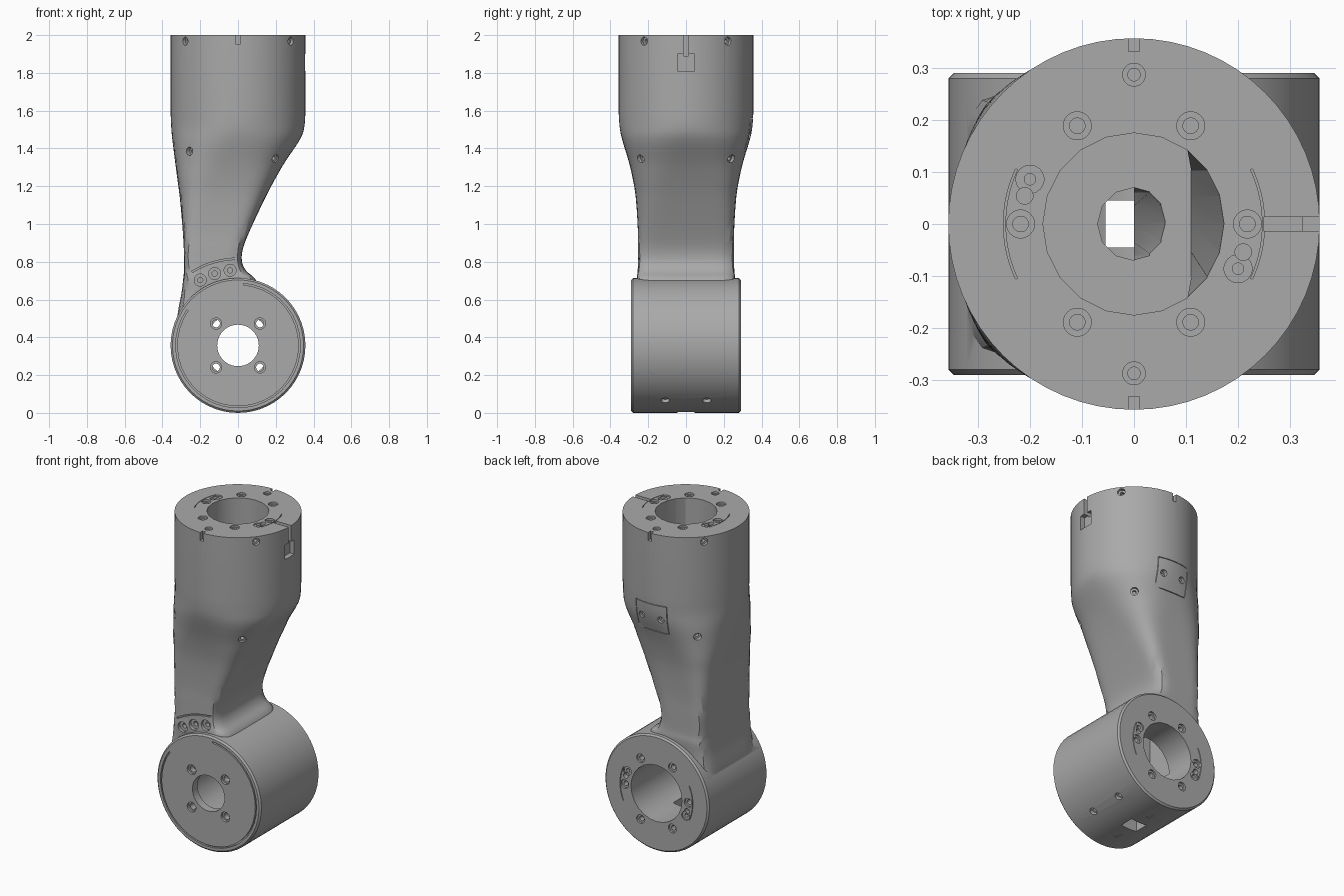
import bpy, bmesh
from math import cos, sin, pi, radians
from mathutils import Vector

if "Cube" in bpy.data.objects:
    bpy.data.objects.remove(bpy.data.objects["Cube"])

R = 0.357          # outer radius of both joints
FACE = 0.29        # half length of the lower joint

grey = bpy.data.materials.new("cast grey")
grey.use_nodes = True
grey.diffuse_color = (0.4, 0.4, 0.4, 1)
grey.node_tree.nodes["Principled BSDF"].inputs["Base Color"].default_value = grey.diffuse_color


# ---- helpers ----
def loft(bm, rings):
    """Skin a list of equal rings and cap both ends."""
    rows = [[bm.verts.new(p) for p in ring] for ring in rings]
    for a, b in zip(rows, rows[1:]):
        for i in range(len(a)):
            j = (i + 1) % len(a)
            bm.faces.new((a[i], a[j], b[j], b[i]))
    bm.faces.new(rows[0])
    bm.faces.new(rows[-1])


def circle(r, center, u, v, seg):
    return [center + r * (cos(2 * pi * i / seg) * u + sin(2 * pi * i / seg) * v)
            for i in range(seg)]


def hole(bm, p, n, r, depth, seg=20, out=0.03):
    """Cylinder cutter sunk into the surface at p, n pointing outwards."""
    p, n = Vector(p), Vector(n).normalized()
    u = n.orthogonal().normalized()
    v = n.cross(u)
    loft(bm, [circle(r, p + n * d, u, v, seg) for d in (out, -depth)])


def box(bm, x, y, z):
    loft(bm, [[Vector((x[0], y[0], h)), Vector((x[1], y[0], h)),
               Vector((x[1], y[1], h)), Vector((x[0], y[1], h))] for h in z])


def arc(bm, place, r, start, end, width, depth):
    """Curved groove cutter on a placed face."""
    steps = 32
    rings = []
    for i in range(steps + 1):
        a = radians(start + (end - start) * i / steps)
        rings.append([place(q * cos(a), q * sin(a), w) for q, w in
                      ((r, 0.01), (r + width, 0.01), (r + width, -depth), (r, -depth))])
    loft(bm, rings)


def tapered_bore(bm, r, top, bottom, limit, seg):
    """Vertical bore whose +x wall slopes in to the limit at the floor."""
    X, Y = Vector((1, 0, 0)), Vector((0, 1, 0))
    rings = [circle(r, Vector((0, 0, h)), X, Y, seg) for h in (top, bottom)]
    for p in rings[1]:
        p.x = min(p.x, limit)
    loft(bm, rings)


def finish(name, bm):
    bmesh.ops.recalc_face_normals(bm, faces=bm.faces)
    mesh = bpy.data.meshes.new(name)
    bm.to_mesh(mesh)
    bm.free()
    mesh.materials.append(grey)
    obj = bpy.data.objects.new(name, mesh)
    bpy.context.collection.objects.link(obj)
    return obj


def combine(obj, other, operation):
    other.hide_render = True
    mod = obj.modifiers.new(operation, "BOOLEAN")
    mod.operation, mod.solver, mod.object = operation, "EXACT", other
    bpy.context.view_layer.objects.active = obj
    bpy.ops.object.modifier_apply(modifier=mod.name)
    bpy.data.objects.remove(other)


def on_top(u, v, w):
    return Vector((u, v, 2 + w))


def on_front(u, v, w):
    return Vector((u, -FACE - w, R + v))


def on_back(u, v, w):
    return Vector((-u, FACE + w, R + v))


def on_neck(u, v, w):
    return Vector((u, -0.256 - w, R + v))


# ---- arm: z, left x, right x, half depth, squareness ----
keys = [(0.36, -0.335, 0.12, 0.255, 8), (0.52, -0.32, 0.12, 0.255, 8),
        (0.63, -0.3, 0.12, 0.255, 8), (0.71, -0.29, 0.09, 0.26, 8),
        (0.75, -0.286, 0.045, 0.256, 8), (0.8, -0.285, 0.021, 0.255, 8),
        (0.87, -0.287, 0.026, 0.255, 8), (0.97, -0.293, 0.065, 0.255, 7),
        (1.13, -0.307, 0.14, 0.265, 5), (1.23, -0.32, 0.192, 0.28, 4),
        (1.33, -0.333, 0.25, 0.303, 3), (1.45, -0.348, 0.33, 0.339, 2.3),
        (1.52, -0.354, 0.352, 0.352, 2.05), (1.6, -R, R, R, 2), (2, -R, R, R, 2)]


def spline(a, b, c, d, t):
    return [0.5 * (2 * q + (r - p) * t + (2 * p - 5 * q + 4 * r - s) * t * t
                   + (3 * q - p - 3 * r + s) * t ** 3) for p, q, r, s in zip(a, b, c, d)]


def section(z, left, right, depth, n, seg=64):
    mid, half = (left + right) / 2, (right - left) / 2
    ring = []
    for i in range(seg):
        c, s = cos(2 * pi * i / seg), sin(2 * pi * i / seg)
        r = (abs(c / half) ** n + abs(s / depth) ** n) ** (-1 / n)
        ring.append(Vector((mid + r * c, r * s, z)))
    return ring


rows = []
for i in range(len(keys) - 2):
    a, b, c, d = keys[max(i - 1, 0)], keys[i], keys[i + 1], keys[i + 2]
    if i == len(keys) - 3:
        d = c
    rows += [section(*spline(a, b, c, d, t / 3)) for t in range(3)]
rows += [section(*k) for k in keys[-2:]]
bm = bmesh.new()
loft(bm, rows)
arm = finish("robot_arm_link", bm)

# ---- lower joint drum with bevelled rims ----
bm = bmesh.new()
loft(bm, [circle(r, Vector((0, y, R)), Vector((1, 0, 0)), Vector((0, 0, 1)), 56)
          for y, r in ((-FACE, R - 0.01), (-FACE + 0.01, R), (FACE - 0.01, R), (FACE, R - 0.01))])
combine(arm, finish("drum", bm), "UNION")

# ---- main bores ----
bores, channels, wide, deep = (bmesh.new() for _ in range(4))
tapered_bore(bores, 0.175, 2.03, 1.15, 0.11, 20)
hole(bores, (0, FACE, R), (0, 1, 0), 0.175, 0.53, 24)

# ---- cable channel, front opening, slots and notches ----
tapered_bore(channels, 0.07, 1.2, 0.85, 0, 12)
box(wide, (-0.2, 0), (-0.1, 0.1), (0.36, 0.9))
box(channels, (-0.055, 0.055), (-0.045, 0.045), (-0.05, 0.3))
hole(channels, (0, -FACE, R), (0, -1, 0), 0.11, 0.1, 40)
box(channels, (0.25, 0.4), (-0.013, 0.013), (1.89, 2.05))
box(deep, (0.325, 0.4), (-0.045, 0.045), (1.81, 1.9))
for side in (-1, 1):
    box(channels, (-0.011, 0.011), sorted((0.332 * side, 0.4 * side)), (1.95, 2.05))
    box(wide, (-0.011, 0.011), (-0.02 + 0.14 * side, 0.02 + 0.14 * side), (-0.02, 0.004))

# ---- flange bolt pattern shared by the top and the back ----
for place, n in ((on_top, (0, 0, 1)), (on_back, (0, 1, 0))):
    for k in range(6):
        a = k * pi / 3
        p = place(0.218 * cos(a), 0.218 * sin(a), 0)
        hole(wide, p, n, 0.027, 0.012)
        hole(deep, p, n, 0.015, 0.06)
    for s in (-1, 1):
        hole(wide, place(-0.2 * s, 0.086 * s, 0), n, 0.027, 0.008)
        hole(deep, place(-0.2 * s, 0.086 * s, 0), n, 0.011, 0.04)
        hole(deep, place(-0.21 * s, 0.054 * s, 0), n, 0.016, 0.03)
        if place is on_top:
            hole(wide, place(0, 0.287 * s, 0), n, 0.022, 0.012)
            hole(deep, place(0, 0.287 * s, 0), n, 0.012, 0.04)
    for start in (-25, 155):
        arc(wide, place, 0.247, start, start + 50, 0.004, 0.012)

# ---- front plate: rim groove, four through screws ----
arc(wide, on_front, 0.322, -215, 85, 0.008, 0.012)
for sx in (-1, 1):
    for sz in (-1, 1):
        p = on_front(0.116 * sx, 0.116 * sz, 0)
        hole(wide, p, (0, -1, 0), 0.03, 0.015)
        hole(deep, p, (0, -1, 0), 0.02, 0.1)

# ---- three neck screws under a curved groove ----
for angle in (96, 108, 120):
    a = radians(angle)
    p = on_neck(0.4 * cos(a), 0.4 * sin(a), 0)
    hole(wide, p, (0, -1, 0), 0.032, 0.018)
    hole(deep, p, (0, -1, 0), 0.014, 0.045)
arc(wide, on_neck, 0.455, 91, 122, 0.008, 0.015)

# ---- radial screws around the barrel, shoulders and drum ----
for sy in (-1, 1):
    for p, n in (((0.28, 0.222 * sy, 1.968), (0.28, 0.222 * sy, 0)),
                 ((-0.28, 0.222 * sy, 1.968), (-0.28, 0.222 * sy, 0)),
                 ((0.2, 0.243 * sy, 1.345), (0.6, 0.8 * sy, -0.2)),
                 ((-0.253, 0.25 * sy, 1.385), (-0.7, 0.7 * sy, 0)),
                 ((0.205, 0.11 * sy, 0.068), (0.2, 0, -0.28))):
        hole(wide, p, n, 0.022, 0.02)
        hole(deep, p, n, 0.011, 0.045)

# ---- rear access cover: outline groove and two screws ----
cover = [(-0.105, 1.38), (0.105, 1.38), (0.105, 1.56), (-0.105, 1.56)]
for (x0, z0), (x1, z1) in zip(cover, cover[1:] + cover[:1]):
    gap = 0.004 if z0 == z1 else 0
    rim = 0.002
    box(wide, sorted((x0 + (gap if x0 < x1 else -gap), x1 - (gap if x0 < x1 else -gap)))
        if gap else (x0 - rim, x0 + rim), (0.31, 0.4),
        (z0 - rim, z0 + rim) if gap else sorted((z0, z1)))
for x in (-0.065, 0.065):
    hole(wide, (x, 0.335, 1.47), (0, 1, 0), 0.02, 0.015, out=0.05)
    hole(deep, (x, 0.335, 1.47), (0, 1, 0), 0.01, 0.04, out=0.05)

for name, cutter in (("bores", bores), ("channels", channels), ("wide", wide), ("deep", deep)):
    combine(arm, finish(name, cutter), "DIFFERENCE")

# ---- smooth skin with crisp machined edges ----
bpy.ops.object.select_all(action="DESELECT")
arm.select_set(True)
bpy.context.view_layer.objects.active = arm
bpy.ops.object.shade_smooth_by_angle(angle=radians(30))
